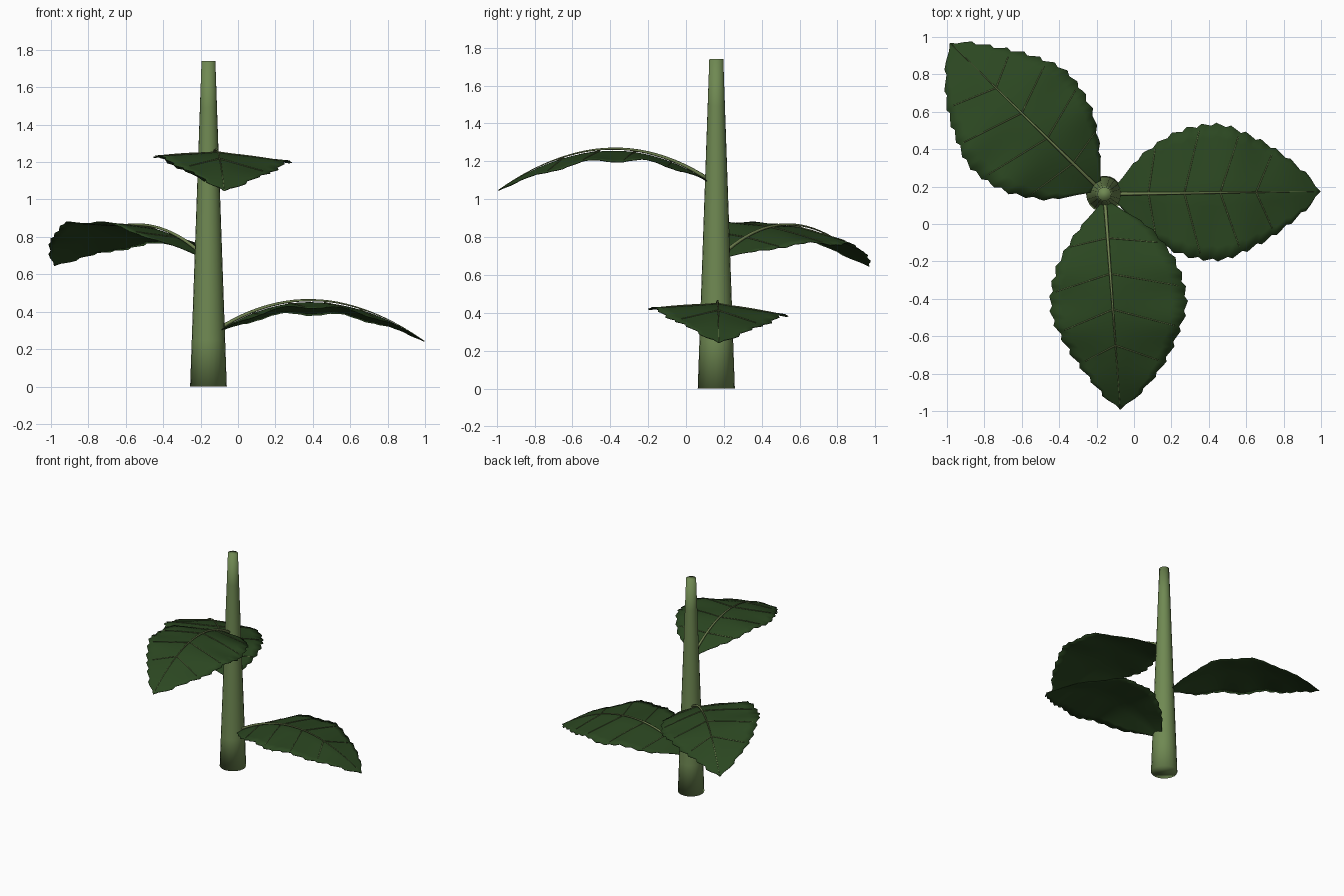
import bpy, bmesh, math
from mathutils import Vector, Matrix

if "Cube" in bpy.data.objects:
    bpy.data.objects.remove(bpy.data.objects["Cube"])

CX, CY = -0.158, 0.16          # stem axis


def material(name, rgb):
    m = bpy.data.materials.new(name)
    m.diffuse_color = (*rgb, 1)
    m.use_nodes = True
    m.node_tree.nodes["Principled BSDF"].inputs["Base Color"].default_value = m.diffuse_color
    return m


STEM = material("stem green", (0.16, 0.25, 0.085))
LEAF = material("leaf green", (0.024, 0.062, 0.015))
VEIN = material("vein green", (0.16, 0.22, 0.08))


def finish(name, bm, mat, smooth=True):
    bmesh.ops.recalc_face_normals(bm, faces=bm.faces)
    me = bpy.data.meshes.new(name)
    bm.to_mesh(me)
    bm.free()
    for p in me.polygons:
        p.use_smooth = smooth
    me.materials.append(mat)
    ob = bpy.data.objects.new(name, me)
    bpy.context.collection.objects.link(ob)
    return ob


def tube(bm, pts, radii, sides):
    """Skin a path of points with rings and cap both ends."""
    rings = []
    for i, p in enumerate(pts):
        t = (pts[min(i + 1, len(pts) - 1)] - pts[max(i - 1, 0)]).normalized()
        ref = Vector((0, 0, 1)) if abs(t.z) < 0.9 else Vector((0, 1, 0))
        a = t.cross(ref).normalized()
        b = t.cross(a)
        rings.append([bm.verts.new(p + radii[i] * (a * math.cos(k * math.tau / sides)
                      + b * math.sin(k * math.tau / sides))) for k in range(sides)])
    for r, s in zip(rings, rings[1:]):
        for k in range(sides):
            n = (k + 1) % sides
            bm.faces.new((r[k], r[n], s[n], s[k]))
    bm.faces.new(rings[0])
    bm.faces.new(rings[-1])


# Outline of one leaf: (distance from stem axis, half width)
OUTLINE = [(0.05, 0.03), (0.11, 0.10), (0.155, 0.16), (0.235, 0.23), (0.355, 0.31),
           (0.47, 0.35), (0.58, 0.365), (0.66, 0.355), (0.755, 0.315), (0.855, 0.265),
           (0.955, 0.20), (1.035, 0.135), (1.10, 0.075), (1.155, 0.002)]
R0, R1 = 0.05, 1.155


def half_width(r):
    for (a, wa), (b, wb) in zip(OUTLINE, OUTLINE[1:]):
        if r <= b:
            return wa + (wb - wa) * (r - a) / (b - a)
    return OUTLINE[-1][1]


def make_leaf(label, angle, lift, left, right, shift):
    """left and right are the side slopes of the blade, shift its sideways offset."""
    place = Matrix.Translation((CX, CY, lift)) @ Matrix.Rotation(math.radians(angle), 4, 'Z')

    def surface(r, s):
        k = 0.65 if r < 0.54 else 0.55
        z = 0.448 - k * (r - 0.54) ** 2
        z += left * s if s > 0 else -right * s
        return Vector((r, s, z + 0.03 * abs(s) * math.sin(r * 20)))

    def reach(r, side):
        w = half_width(r)
        return w + side * shift * min(1, w / 0.2)

    # serrated blade
    bm = bmesh.new()
    rows, cols = 42, 5
    grid = []
    for i in range(rows + 1):
        r = R0 + (R1 - R0) * i / rows
        tooth = (0.009, 0.0, -0.009)[i % 3] if 3 < i < rows else 0
        grid.append([bm.verts.new(surface(r, j / cols * (reach(r, 1 if j > 0 else -1) + tooth)))
                     for j in range(-cols, cols + 1)])
    for a, b in zip(grid, grid[1:]):
        for j in range(2 * cols):
            bm.faces.new((a[j], b[j], b[j + 1], a[j + 1]))
    blade = finish(label + "_leaf_blade", bm, LEAF)
    blade.matrix_world = place
    mod = blade.modifiers.new("thickness", 'SOLIDIFY')
    mod.thickness = 0.004

    # midrib and paired side veins
    bm = bmesh.new()
    n = 24
    rs = [0.04 + (R1 - 0.04) * i / n for i in range(n + 1)]
    tube(bm, [surface(r, 0) + Vector((0, 0, 0.011 * min(1, (R1 - r) * 2))) for r in rs],
         [0.010 - 0.009 * i / n for i in range(n + 1)], 8)
    for k in range(4):
        r = 0.235 + 0.192 * k
        lean = 0.16 + 0.09 * k
        for side in (-1, 1):
            end = 0.92 * reach(r + lean * half_width(r), side)
            pts = [surface(r + lean * end * i / 8, side * end * i / 8) + Vector((0, 0, 0.003))
                   for i in range(9)]
            tube(bm, pts, [0.0035 - 0.0015 * i / 8 for i in range(9)], 6)
    veins = finish(label + "_leaf_veins", bm, VEIN)
    veins.matrix_world = place


# tapered stem
bm = bmesh.new()
levels = 7
tube(bm, [Vector((CX, CY, 1.74 * i / levels)) for i in range(levels + 1)],
     [0.098 - 0.061 * i / levels for i in range(levels + 1)], 20)
finish("stem", bm, STEM)

# three leaves spiralling up the stem, each rolled a little differently
make_leaf("lower", 0.7, 0.003, -0.16, -0.06, 0.003)
make_leaf("middle", 135.6, 0.408, 0.07, -0.27, 0.037)
make_leaf("upper", 274.2, 0.808, -0.12, -0.06, 0.032)
